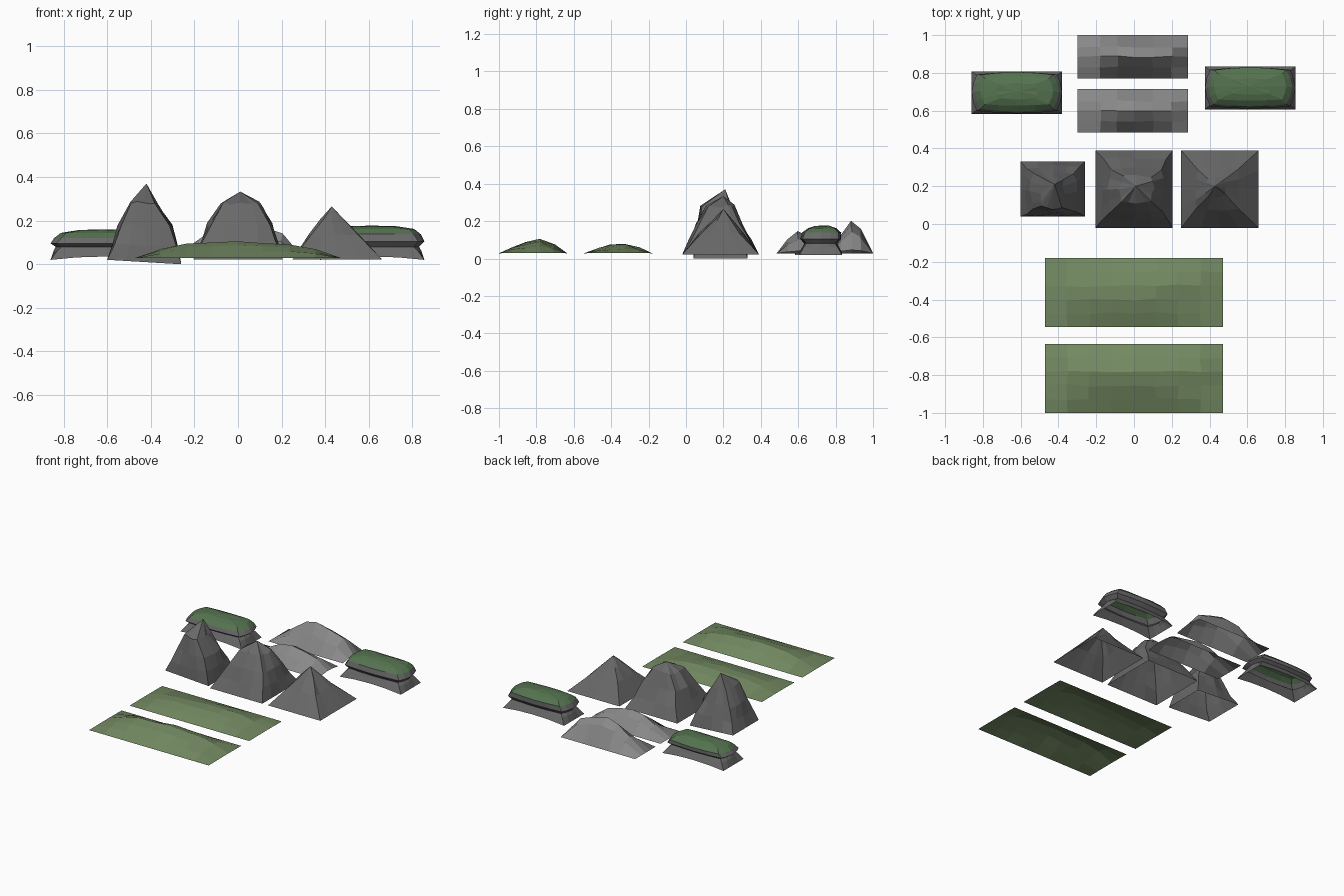
import bpy, math, random

if "Cube" in bpy.data.objects:
    bpy.data.objects.remove(bpy.data.objects["Cube"])

random.seed(7)


def material(name, col):
    m = bpy.data.materials.new(name)
    m.diffuse_color = (*col, 1)
    m.use_nodes = True
    m.node_tree.nodes["Principled BSDF"].inputs["Base Color"].default_value = m.diffuse_color
    return m


GRASS = material("grass", (0.17, 0.25, 0.12))
DARK_GRASS = material("dark_grass", (0.09, 0.17, 0.08))
ROCK = material("rock", (0.14, 0.14, 0.14))
PALE_ROCK = material("pale_rock", (0.25, 0.25, 0.25))


def add(name, verts, faces, mat):
    me = bpy.data.meshes.new(name)
    me.from_pydata(verts, [], faces)
    me.update()
    ob = bpy.data.objects.new(name, me)
    bpy.context.collection.objects.link(ob)
    me.materials.append(mat)
    return ob


def sheet(name, xs, ys, along, across, base, height, wobble, mat):
    """Open terrain strip: height is the product of two profiles."""
    nx, ny = len(xs), len(ys)
    verts, faces = [], []
    for j, y in enumerate(ys):
        for i, x in enumerate(xs):
            inner = 0 < i < nx - 1 and 0 < j < ny - 1
            r = lambda: random.uniform(-wobble, wobble) if inner else 0
            verts.append((x + r(), y + r(), base + height * along[i] * across[j] + r() * 0.6))
    for j in range(ny - 1):
        for i in range(nx - 1):
            a = j * nx + i
            faces.append((a, a + 1, a + nx + 1, a + nx))
    return add(name, verts, faces, mat)


# 16 points round a square, stepped like a 4 x 4 grid
SQUARE = [(-1 + k / 2, -1) for k in range(4)]
SQUARE += [(-y, x) for x, y in SQUARE]
SQUARE += [(-x, -y) for x, y in SQUARE[:8]]


def loft(name, centre, half, rings, peak, wobble, mat, arch=0.0):
    """Stack of rings (sx, sy, z, roundness, ox, oy), closed to a peak, open below."""
    verts, faces, n = [], [], 16
    for k, (sx, sy, z, rnd, ox, oy) in enumerate(rings):
        for x, y in SQUARE:
            f = 1 - rnd + rnd / math.hypot(x, y)
            r = lambda: random.uniform(-wobble, wobble) if k else 0
            lift = arch * (1 - x * x) if k == 0 else 0
            verts.append((centre[0] + ox + half[0] * sx * x * f + r(),
                          centre[1] + oy + half[1] * sy * y * f + r(), z + r() + lift))
    for k in range(len(rings) - 1):
        for i in range(n):
            a, b = k * n + i, k * n + (i + 1) % n
            faces.append((a, b, b + n, a + n))
    if peak:
        verts.append(peak)
        t = (len(rings) - 1) * n
        for i in range(n):
            faces.append((t + i, t + (i + 1) % n, len(verts) - 1))
    return add(name, verts, faces, mat)


# Low green hills
hill_x = [-0.47 + 0.1175 * i for i in range(9)]
hill_along = [0.02, 0.6, 0.85, 0.9, 1, 0.97, 0.82, 0.52, 0.02]
for name, y0, height, across in (
        ("front_hill", -1.0, 0.075, [0, 0.45, 0.8, 1, 0.6, 0]),
        ("rear_hill", -0.545, 0.052, [0, 0.5, 0.85, 1, 0.6, 0])):
    sheet(name, hill_x, [y0 + 0.073 * j for j in range(6)],
          hill_along, across, 0.028, height, 0.007, GRASS)

# Rocky ridges
ridge_x = [-0.30, -0.18, -0.09, 0.0, 0.10, 0.20, 0.285]
ridge_along = [0, 0.5, 0.85, 1, 0.85, 0.65, 0.1]
for name, y0, height in (("back_ridge", 0.77, 0.175), ("front_ridge", 0.485, 0.12)):
    sheet(name, ridge_x, [y0, y0 + 0.06, y0 + 0.115, y0 + 0.165, y0 + 0.23],
          ridge_along, [0, 0.6, 1, 0.76, 0], 0.028, height, 0.005, PALE_ROCK)

# Tall steep mountain, with a shoulder toward the front
m = loft("tall_mountain", (-0.43, 0.185), (0.17, 0.145),
         [(1, 1, 0.012, 0, 0, 0), (0.86, 0.9, 0.09, 0.25, 0.005, -0.01),
          (0.72, 0.76, 0.175, 0.4, 0.005, -0.015),
          (0.36, 0.56, 0.282, 0.4, 0.0, -0.022)],
         (-0.42, 0.21, 0.37), 0.007, ROCK)
# Uneven foot reaching the ground at one corner
for v in list(m.data.vertices)[:16]:
    v.co.z = max(0, 0.010 - (v.co.x + 0.43) * 0.06)

# Broad mountain
loft("broad_mountain", (0, 0.185), (0.205, 0.205),
     [(1, 1, 0.022, 0, 0, 0), (0.88, 0.82, 0.10, 0.2, 0.005, 0),
      (0.74, 0.62, 0.185, 0.4, 0.01, -0.005), (0.42, 0.36, 0.28, 0.4, 0.015, 0)],
     (0.01, 0.20, 0.333), 0.008, ROCK)

# Low mountain
loft("low_mountain", (0.455, 0.185), (0.205, 0.205),
     [(1, 1, 0.022, 0, 0, 0), (0.57, 0.56, 0.135, 0.3, -0.015, 0),
      (0.26, 0.26, 0.205, 0.4, -0.02, 0.01)],
     (0.43, 0.20, 0.265), 0.006, ROCK)

# Plateaus: flared rock foot, undercut, overhanging rim and grassy cap
for side, c, dz in (("left", (-0.62, 0.695), 0.0), ("right", (0.615, 0.72), 0.018)):
    half = (0.24, 0.113)
    rim = (0.93, 0.93, 0.120 + dz, 0.5, 0, 0.005)
    loft(side + "_plateau_rock", c, half,
         [(1, 1, 0.020, 0, 0, 0), (0.94, 0.86, 0.062, 0.25, 0, 0),
          (0.90, 0.78, 0.080, 0.4, 0, 0), (1.0, 0.97, 0.096 + dz * 0.5, 0.4, 0, 0), rim],
         None, 0.0, ROCK, 0.015)
    loft(side + "_plateau_grass", c, half,
         [rim, (0.80, 0.68, 0.143 + dz, 0.4, 0, 0.008),
          (0.45, 0.38, 0.156 + dz, 0.4, 0, 0.008)],
         (c[0], c[1] + 0.008, 0.159 + dz), 0.002, DARK_GRASS)
